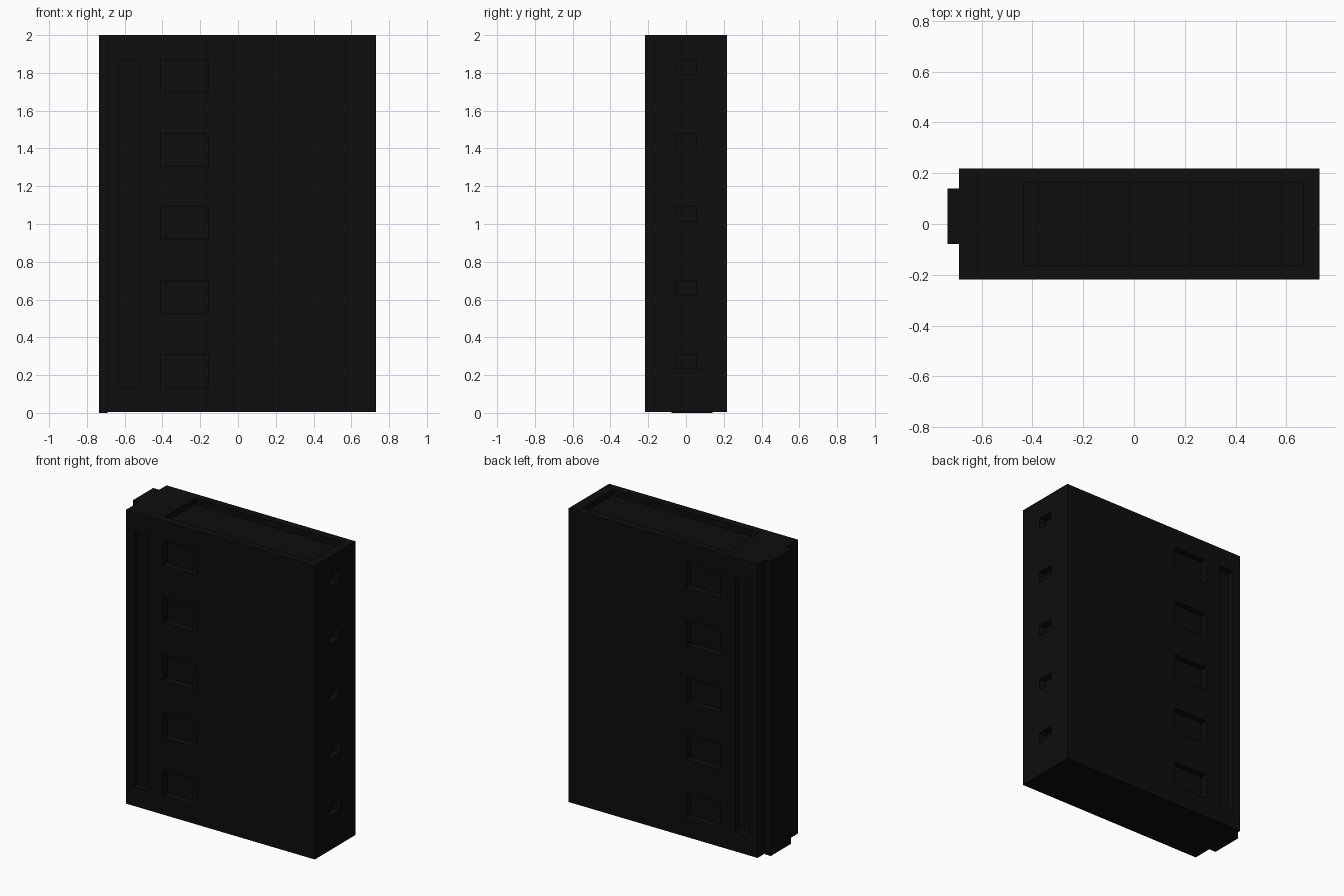
import bpy, bmesh
from mathutils import Vector

if "Cube" in bpy.data.objects:
    bpy.data.objects.remove(bpy.data.objects["Cube"])

black = bpy.data.materials.new("matte_black")
black.diffuse_color = (0.004, 0.004, 0.004, 1)
black.use_nodes = True
black.node_tree.nodes["Principled BSDF"].inputs["Base Color"].default_value = black.diffuse_color


def add_box(bm, lo, hi):
    lo, hi = Vector(lo), Vector(hi)
    verts = bmesh.ops.create_cube(bm, size=1)["verts"]
    for v in verts:
        v.co = Vector(v.co[i] * (hi[i] - lo[i]) + (lo[i] + hi[i]) / 2 for i in range(3))


def make_object(name, bm):
    mesh = bpy.data.meshes.new(name)
    bm.to_mesh(mesh)
    bm.free()
    mesh.materials.append(black)
    ob = bpy.data.objects.new(name, mesh)
    bpy.context.collection.objects.link(ob)
    return ob


X0, X1, Y, Z0, Z1 = -0.69, 0.73, 0.218, 0.005, 2.0
DEPTH = 0.045

# Main slab
bm = bmesh.new()
add_box(bm, (X0, -Y, Z0), (X1, Y, Z1))
body = make_object("body", bm)

# Cutters for every recess
bm = bmesh.new()
for side in (-1, 1):
    ya, yb = sorted((side * (Y - DEPTH), side * (Y + 0.1)))
    add_box(bm, (-0.63, ya, 0.135), (-0.52, yb, 1.87))          # long groove
    for i in range(5):                                          # side pockets
        top = 0.31 + 0.39 * i
        add_box(bm, (-0.41, ya, top - 0.172), (-0.155, yb, top))
for i in range(5):                                              # small edge pockets
    top = 0.31 + 0.39 * i
    add_box(bm, (X1 - 0.05, -0.055, top - 0.075), (X1 + 0.1, 0.055, top))
add_box(bm, (-0.435, -0.163, Z1 - 0.04), (0.665, 0.163, Z1 + 0.1))  # top tray
cutter = make_object("recess_cutter", bm)
cutter.hide_render = True

mod = body.modifiers.new("recesses", "BOOLEAN")
mod.operation = "DIFFERENCE"
mod.solver = "EXACT"
mod.object = cutter
bpy.context.view_layer.objects.active = body
bpy.ops.object.modifier_apply(modifier=mod.name)
bpy.data.objects.remove(cutter)

# Raised key rail on the left edge
bm = bmesh.new()
add_box(bm, (-0.735, -0.078, 0.0), (X0, 0.14, Z1))
make_object("key_rail", bm)
